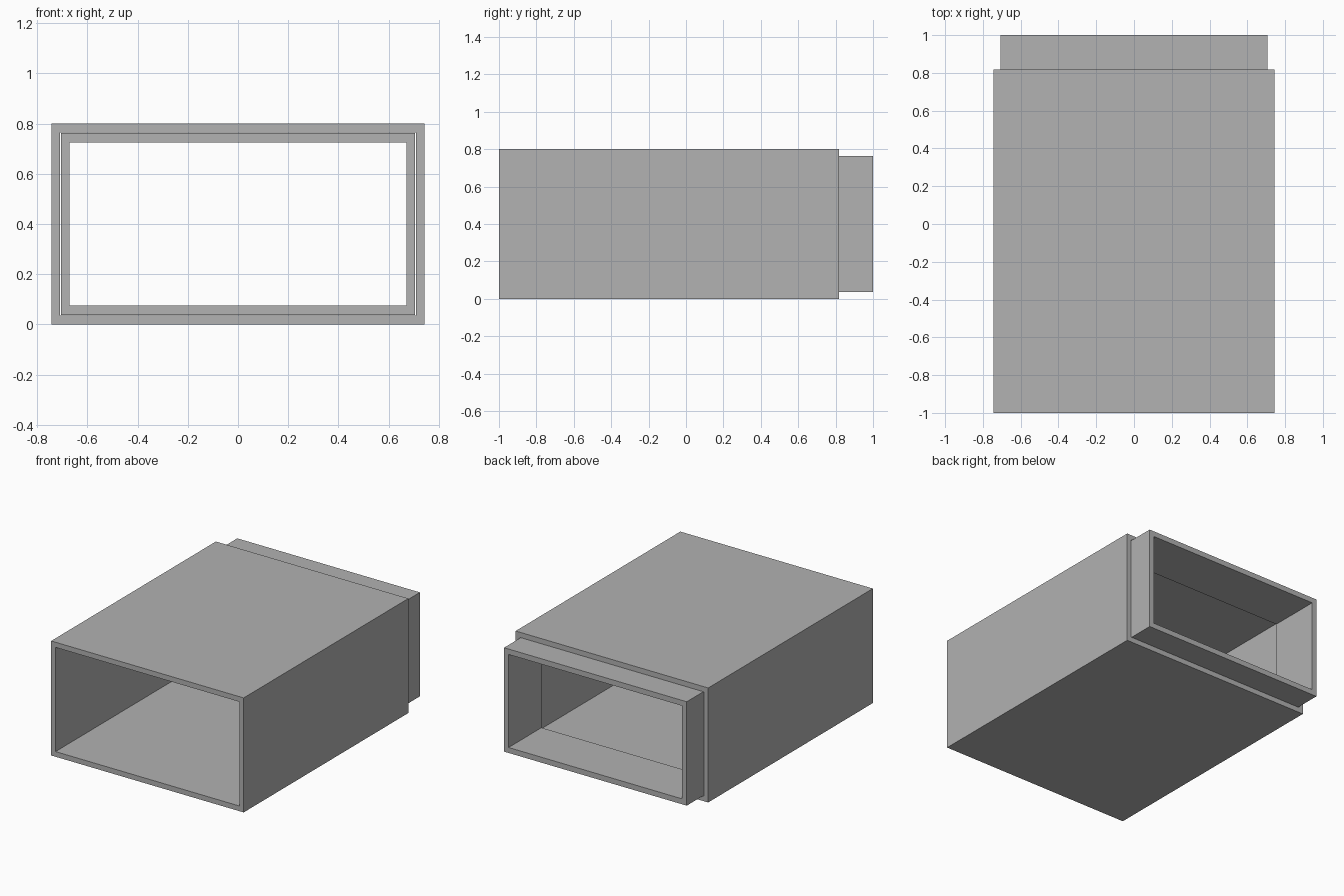
import bpy
import bmesh

cube = bpy.data.objects.get("Cube")
if cube:
    bpy.data.objects.remove(cube, do_unlink=True)

# Single plain grey
grey = bpy.data.materials.new("plain_grey")
grey.use_nodes = True
colour = (0.445, 0.445, 0.445, 1)
grey.diffuse_color = colour
grey.node_tree.nodes["Principled BSDF"].inputs["Base Color"].default_value = colour

MID_Z = 0.4


def sleeve(name, outer, inner, y_front, y_back):
    """Open rectangular tube along y; outer and inner are (half width, half height)."""
    bm = bmesh.new()

    def ring(half, y):
        w, h = half
        return [bm.verts.new((sx * w, y, MID_Z + sz * h))
                for sx, sz in ((-1, -1), (1, -1), (1, 1), (-1, 1))]

    # Loop around the wall section: outside, back rim, inside, front rim
    rings = [ring(outer, y_front), ring(outer, y_back),
             ring(inner, y_back), ring(inner, y_front)]
    for k in range(4):
        a, b = rings[k], rings[(k + 1) % 4]
        for i in range(4):
            j = (i + 1) % 4
            bm.faces.new((a[i], a[j], b[j], b[i]))
    bmesh.ops.recalc_face_normals(bm, faces=bm.faces)
    mesh = bpy.data.meshes.new(name)
    bm.to_mesh(mesh)
    bm.free()
    mesh.materials.append(grey)
    obj = bpy.data.objects.new(name, mesh)
    bpy.context.collection.objects.link(obj)
    return obj


# Main duct body, open at both ends
sleeve("outer_sleeve", (0.744, 0.4), (0.71, 0.364), -1, 0.818)

# Short connector fitted half inside the back of the body
sleeve("connector_sleeve", (0.706, 0.363), (0.671, 0.325), 0.637, 1)
